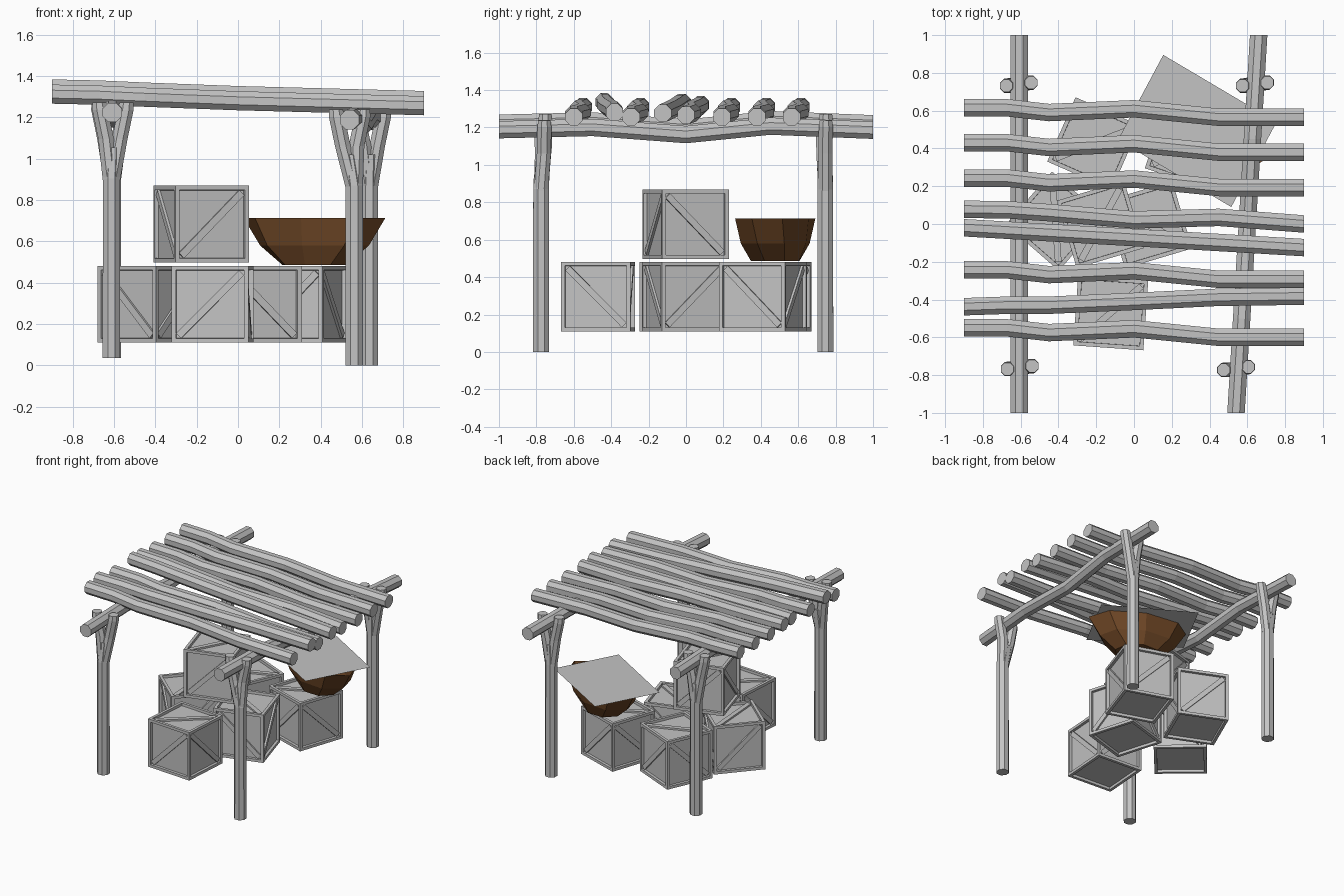
import bpy, bmesh, math
from mathutils import Vector, Matrix

if "Cube" in bpy.data.objects:
    bpy.data.objects.remove(bpy.data.objects["Cube"])


def material(name, rgb):
    m = bpy.data.materials.new(name)
    m.diffuse_color = (*rgb, 1)
    m.use_nodes = True
    m.node_tree.nodes["Principled BSDF"].inputs["Base Color"].default_value = m.diffuse_color
    return m


GREY = material("pale grey wood", (0.55, 0.55, 0.55))
BROWN = material("brown bowl", (0.15, 0.06, 0.018))


def finish(bm, name, mat):
    bmesh.ops.recalc_face_normals(bm, faces=bm.faces[:])
    me = bpy.data.meshes.new(name)
    bm.to_mesh(me)
    bm.free()
    me.materials.append(mat)
    ob = bpy.data.objects.new(name, me)
    bpy.context.collection.objects.link(ob)
    return ob


def skin(bm, rings, cap_end=True):
    """Bridge vertex rings with quads and cap the ends."""
    rings = [[bm.verts.new(p) for p in r] for r in rings]
    n = len(rings[0])
    for a, b in zip(rings, rings[1:]):
        for i in range(n):
            j = (i + 1) % n
            bm.faces.new((a[i], a[j], b[j], b[i]))
    bm.faces.new(rings[0][::-1])
    if cap_end:
        bm.faces.new(rings[-1])


def log(bm, path, radii, axis, sides=8):
    """Faceted round timber whose rings stay square to one main axis."""
    rings = []
    for p, r in zip(path, radii):
        ring = []
        for i in range(sides):
            a = math.tau * (i + 0.5) / sides
            c, s = r * math.cos(a), r * math.sin(a)
            off = {"x": (0, c, s), "y": (s, 0, c), "z": (c, s, 0)}[axis]
            ring.append(Vector(p) + Vector(off))
        rings.append(ring)
    skin(bm, rings)


# forked posts: base x, base y, top x, top y, base z
posts = {
    "front_left_post": (-0.612, -0.775, -0.605, -0.76, 0.035),
    "front_right_post": (0.562, -0.775, 0.54, -0.765, 0.0),
    "back_left_post": (-0.608, 0.745, -0.61, 0.74, 0.035),
    "back_right_post": (0.635, 0.745, 0.64, 0.74, 0.0),
}
for name, (bx, by, tx, ty, z) in posts.items():
    bm = bmesh.new()
    log(bm, [(bx, by, z), (bx, by, z + 0.87), (tx, ty, z + 1.02)],
        [0.046, 0.045, 0.042], "z")
    for s in (-1, 1):
        log(bm, [(bx + s * 0.004, by, z + 0.86),
                 (tx + s * 0.033, ty + s * 0.005, z + 1.06),
                 (tx + s * 0.062, ty + s * 0.008, z + 1.2),
                 (tx + s * 0.066, ty + s * 0.008, z + 1.237)],
            [0.041, 0.041, 0.041, 0.036], "z")
    finish(bm, name, GREY)

# side rails resting in the forks
rail_y = [-1, -0.5, 0, 0.45, 1]
rail_z = [1.188, 1.2, 1.162, 1.207, 1.185]
for name, x0, x1, lift in (("left_rail", -0.608, -0.608, 0.035),
                           ("right_rail", 0.54, 0.66, 0.0)):
    bm = bmesh.new()
    log(bm, [(x0 + (x1 - x0) * (y + 1) / 2, y, z + lift)
             for y, z in zip(rail_y, rail_z)], [0.05] * 5, "y")
    finish(bm, name, GREY)

# crooked roof logs, sloping down to the right
log_x = [-0.9, -0.67, -0.45, 0, 0.45, 0.9]
slope = [1.312, 1.307, 1.297, 1.28, 1.268, 1.256]
crook = [0, 0, -0.025, -0.005, -0.05, -0.05]
runs = [([y + c for c in crook], 0) for y in (0.615, 0.43, 0.243, -0.243, -0.55)]
runs += [([0.078, 0.075, 0.06, 0.022, 0.035, 0.0], 0.01),
         ([-0.02, -0.033, -0.046, -0.072, -0.098, -0.125], 0.02),
         ([-0.438, -0.43, -0.43, -0.41, -0.388, -0.382], 0.025)]
for k, (ys, lift) in enumerate(runs):
    bm = bmesh.new()
    log(bm, [(x, y, z + lift) for x, y, z in zip(log_x, ys, slope)], [0.05] * 6, "x")
    finish(bm, f"roof_log_{k + 1}", GREY)

# crates with recessed panels and diagonal braces
S = 0.372


def crate(name, x, y, z, angle):
    bm = bmesh.new()
    bmesh.ops.create_cube(bm, size=S)
    panels = bm.faces[:]
    bmesh.ops.inset_individual(bm, faces=panels, thickness=0.03)
    bmesh.ops.inset_individual(bm, faces=panels, thickness=0.001, depth=-0.02)
    turns = [Matrix.Rotation(math.radians(90 * k), 4, "Z") for k in range(4)]
    turns.append(Matrix.Rotation(math.radians(-90), 4, "X"))
    for k, turn in enumerate(turns):
        tilt = Matrix.Rotation(math.radians(-45 if k % 2 == 0 else 45), 4, "Y")
        place = Matrix.Translation((0, -S / 2 + 0.014, 0))
        size = Matrix.Diagonal((0.43, 0.014, 0.035, 1))
        bmesh.ops.create_cube(bm, size=1, matrix=turn @ place @ tilt @ size)
    ob = finish(bm, name, GREY)
    ob.location = (x, y, z + S / 2)
    ob.rotation_euler.z = math.radians(angle)


crate("front_crate", -0.123, -0.47, 0.11, -4)
crate("left_crate", -0.416, 0.015, 0.11, 49)
crate("middle_crate", 0.077, -0.004, 0.11, 106.6)
crate("back_left_crate", -0.214, 0.426, 0.11, -23.7)
crate("back_right_crate", 0.293, 0.412, 0.11, -18.7)
crate("upper_crate", -0.178, -0.002, 0.497, 16.6)

# oval faceted bowl, open at the top
bm = bmesh.new()
turn = Matrix.Rotation(math.radians(-20), 3, "Z")
rings = []
for z, a, b in ((0.486, 0.165, 0.135), (0.58, 0.28, 0.175), (0.714, 0.365, 0.19)):
    rings.append([turn @ Vector((a * math.cos(math.tau * i / 8),
                                 b * math.sin(math.tau * i / 8), 0))
                  + Vector((0.37, 0.477, z)) for i in range(8)])
skin(bm, rings, cap_end=False)
finish(bm, "bowl", BROWN)

# flat sheet lying on the bowl
bm = bmesh.new()
bm.faces.new([bm.verts.new((x, y, 0.716)) for x, y in
              ((0.515, 0.09), (0.755, 0.54), (0.155, 0.895), (-0.085, 0.445))])
finish(bm, "bowl_cover_sheet", GREY)
